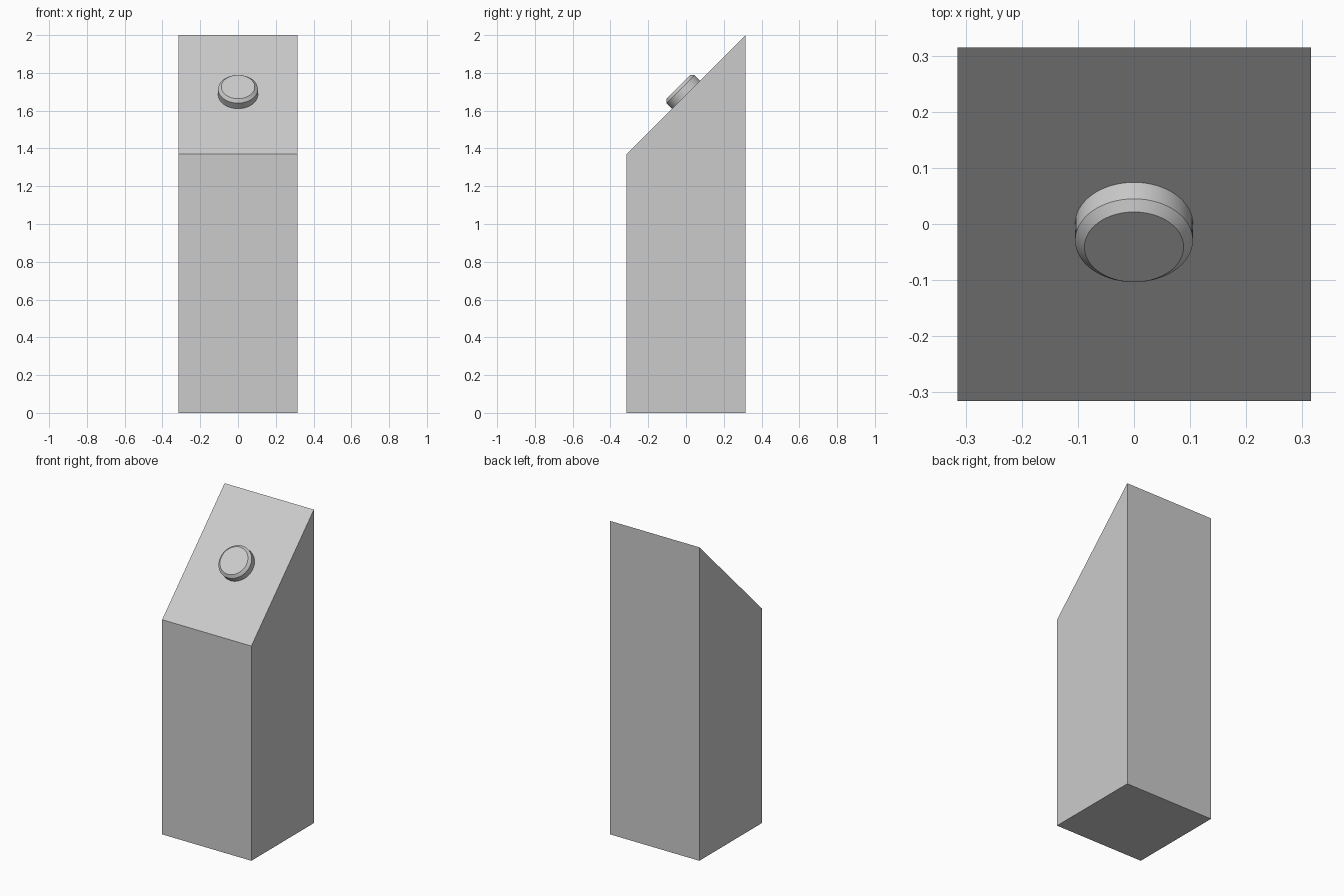
import bpy, bmesh, math
from mathutils import Matrix

if "Cube" in bpy.data.objects:
    bpy.data.objects.remove(bpy.data.objects["Cube"])

HALF, FRONT_H, BACK_H = 0.315, 1.37, 2.0


def add_object(name, bm):
    bmesh.ops.recalc_face_normals(bm, faces=bm.faces)
    mesh = bpy.data.meshes.new(name)
    bm.to_mesh(mesh)
    bm.free()
    obj = bpy.data.objects.new(name, mesh)
    bpy.context.collection.objects.link(obj)
    return obj


# Pedestal: side profile (y, z) with a sloped top, extruded across x
bm = bmesh.new()
profile = [(-HALF, 0), (HALF, 0), (HALF, BACK_H), (-HALF, FRONT_H)]
side = bm.faces.new([bm.verts.new((-HALF, y, z)) for y, z in profile])
ext = bmesh.ops.extrude_face_region(bm, geom=[side])
bmesh.ops.translate(bm, vec=(2 * HALF, 0, 0),
                    verts=[v for v in ext["geom"] if isinstance(v, bmesh.types.BMVert)])
add_object("pedestal", bm)

# Button: short cylinder with a chamfered rim, seated on the slope
RADIUS, HEIGHT, CHAMFER = 0.105, 0.058, 0.0165
bm = bmesh.new()
bmesh.ops.create_cone(bm, cap_ends=True, segments=64, radius1=RADIUS,
                      radius2=RADIUS, depth=HEIGHT,
                      matrix=Matrix.Translation((0, 0, HEIGHT / 2)))
rim = [e for e in bm.edges if all(v.co.z > HEIGHT * 0.9 for v in e.verts)]
bmesh.ops.bevel(bm, geom=rim, offset=CHAMFER, segments=1, affect='EDGES')
button = add_object("button", bm)
button.location = (0, 0, (FRONT_H + BACK_H) / 2)
button.rotation_euler = (math.atan2(BACK_H - FRONT_H, 2 * HALF), 0, 0)
bpy.context.view_layer.objects.active = button
button.select_set(True)
bpy.ops.object.shade_smooth_by_angle(angle=math.radians(30))
